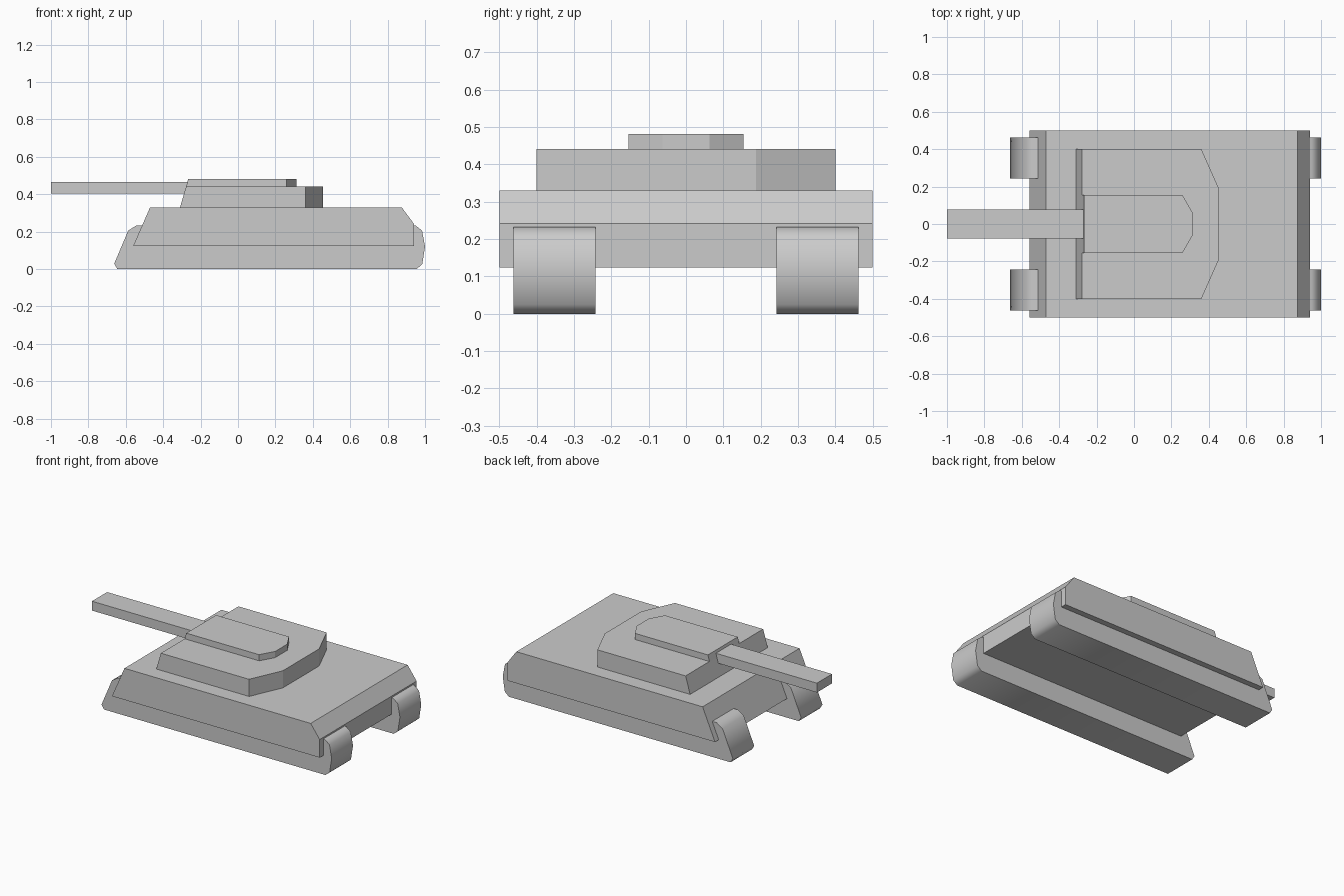
import bpy, bmesh, math

if "Cube" in bpy.data.objects:
    bpy.data.objects.remove(bpy.data.objects["Cube"])


def make_object(name, verts, faces):
    mesh = bpy.data.meshes.new(name)
    mesh.from_pydata(verts, [], faces)
    bm = bmesh.new()
    bm.from_mesh(mesh)
    bmesh.ops.recalc_face_normals(bm, faces=bm.faces)
    bm.to_mesh(mesh)
    bm.free()
    ob = bpy.data.objects.new(name, mesh)
    bpy.context.collection.objects.link(ob)
    return ob


def loft(name, ring_a, ring_b):
    """Closed solid between two matching rings."""
    n = len(ring_a)
    sides = [(i, (i + 1) % n, (i + 1) % n + n, i + n) for i in range(n)]
    caps = [tuple(range(n)), tuple(range(n, 2 * n))]
    return make_object(name, ring_a + ring_b, sides + caps)


def side_prism(name, profile, y0, y1):
    """Extrude an x-z side profile across the width."""
    return loft(name, [(x, y0, z) for x, z in profile], [(x, y1, z) for x, z in profile])


def turret_block(name, nose_low, nose_high, shoulder, tail, half, tail_half, z0, z1):
    """Plan with a chamfered tail and a sloped nose."""
    def ring(nose, z):
        return [(nose, -half, z), (shoulder, -half, z), (tail, -tail_half, z),
                (tail, tail_half, z), (shoulder, half, z), (nose, half, z)]
    return loft(name, ring(nose_low, z0), ring(nose_high, z1))


# Hull
side_prism("hull", [(-0.56, 0.124), (0.94, 0.124), (0.94, 0.242),
                    (0.875, 0.33), (-0.47, 0.33)], -0.5, 0.5)

# Tracks
track_profile = [(-0.645, 0), (0.955, 0), (0.985, 0.025), (1.0, 0.12),
                 (0.984, 0.205), (0.95, 0.232), (-0.545, 0.232),
                 (-0.587, 0.205), (-0.662, 0.028)]
for side, name in ((-1, "track_front"), (1, "track_back")):
    track = side_prism(name, track_profile, side * 0.242, side * 0.462)
    bpy.ops.object.select_all(action='DESELECT')
    track.select_set(True)
    bpy.context.view_layer.objects.active = track
    bpy.ops.object.shade_smooth_by_angle(angle=math.radians(60))

# Turret and its raised roof
turret_block("turret", -0.31, -0.277, 0.36, 0.455, 0.4, 0.187, 0.33, 0.442)
turret_block("turret_roof", -0.277, -0.266, 0.26, 0.312, 0.154, 0.063, 0.442, 0.482)

# Gun barrel
side_prism("gun_barrel", [(-1, 0.404), (-0.26, 0.404),
                          (-0.26, 0.465), (-1, 0.465)], -0.078, 0.078)
